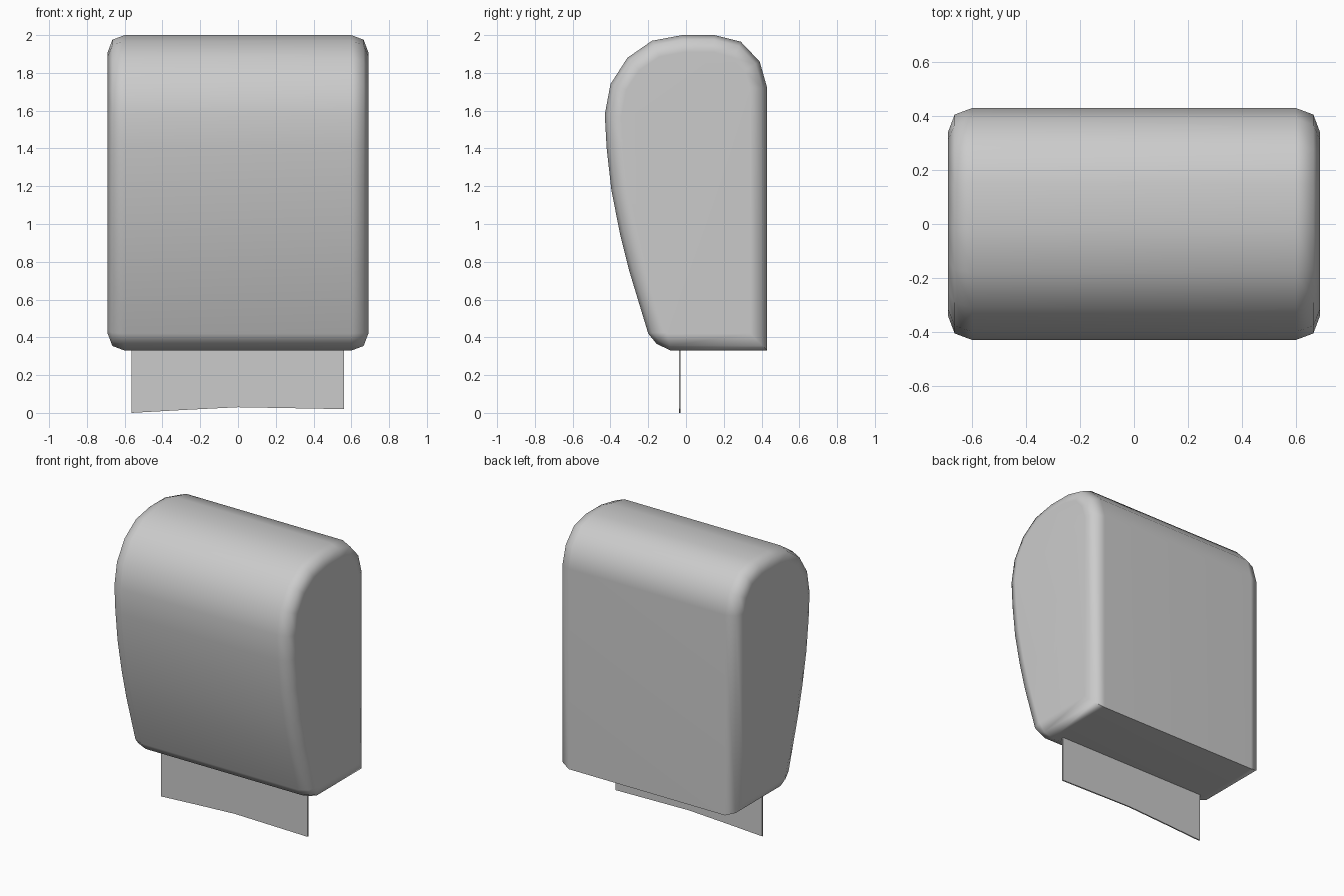
import bpy
import bmesh
import math

default_cube = bpy.data.objects.get("Cube")
if default_cube:
    bpy.data.objects.remove(default_cube, do_unlink=True)


def make_material(name, colour):
    mat = bpy.data.materials.new(name)
    mat.use_nodes = True
    mat.diffuse_color = colour
    mat.node_tree.nodes["Principled BSDF"].inputs["Base Color"].default_value = colour
    return mat


def make_loft(name, sections, material):
    """Join equal-length rings of (x, y, z) points and close both ends."""
    bm = bmesh.new()
    rings = [[bm.verts.new(point) for point in section] for section in sections]
    count = len(rings[0])
    for near, far in zip(rings, rings[1:]):
        for i in range(count):
            j = (i + 1) % count
            bm.faces.new((near[i], near[j], far[j], far[i]))
    bm.faces.new(rings[0])
    bm.faces.new(rings[-1])
    bmesh.ops.recalc_face_normals(bm, faces=bm.faces)
    mesh = bpy.data.meshes.new(name)
    bm.to_mesh(mesh)
    bm.free()
    mesh.materials.append(material)
    obj = bpy.data.objects.new(name, mesh)
    bpy.context.collection.objects.link(obj)
    return obj


grey = make_material("light grey", (0.6, 0.6, 0.6, 1))

# Side outline of the housing (y, z): up the back, over the top, down the front
outer = [(.43, .33), (.43, 1.72), (.39, 1.86), (.29, 1.965), (.15, 2), (-.02, 2),
         (-.18, 1.97), (-.31, 1.88), (-.4, 1.74), (-.43, 1.58), (-.42, 1.4),
         (-.395, 1.18), (-.35, .95), (-.3, .75), (-.2, .42), (-.155, .365), (-.08, .33)]

# Matching outline of the flat end panels
inner = [(.34, .42), (.34, 1.72), (.31, 1.81), (.25, 1.88), (.145, 1.91), (-.01, 1.91),
         (-.14, 1.885), (-.245, 1.815), (-.315, 1.71), (-.34, 1.57), (-.33, 1.41),
         (-.305, 1.19), (-.26, .97), (-.21, .77), (-.11, .435), (-.106, .425), (-.1, .42)]


def housing_section(x, blend):
    return [(x, a + (c - a) * blend, b + (d - b) * blend)
            for (a, b), (c, d) in zip(outer, inner)]


# Housing with rounded rims at both ends
rim = [(.69, 1), (.665, .27), (.6, 0)]
stations = [(-x, blend) for x, blend in rim] + rim[::-1]
housing = make_loft("housing", [housing_section(x, b) for x, b in stations], grey)
housing.data.shade_smooth()
housing.data.set_sharp_from_angle(angle=math.radians(55))
weighted = housing.modifiers.new("weighted normals", "WEIGHTED_NORMAL")
weighted.keep_sharp = True

# Hanging paper sheet with a slightly uneven torn lower edge
torn_edge = [(-.565, 0), (-.28, .016), (0, .03), (.28, .025), (.56, .02)]
front_y, back_y, hidden_top = -.037, -.028, .5
paper_sections = [[(x, front_y, z), (x, back_y, z),
                   (x, back_y, hidden_top), (x, front_y, hidden_top)]
                  for x, z in torn_edge]
make_loft("paper_sheet", paper_sections, grey)
